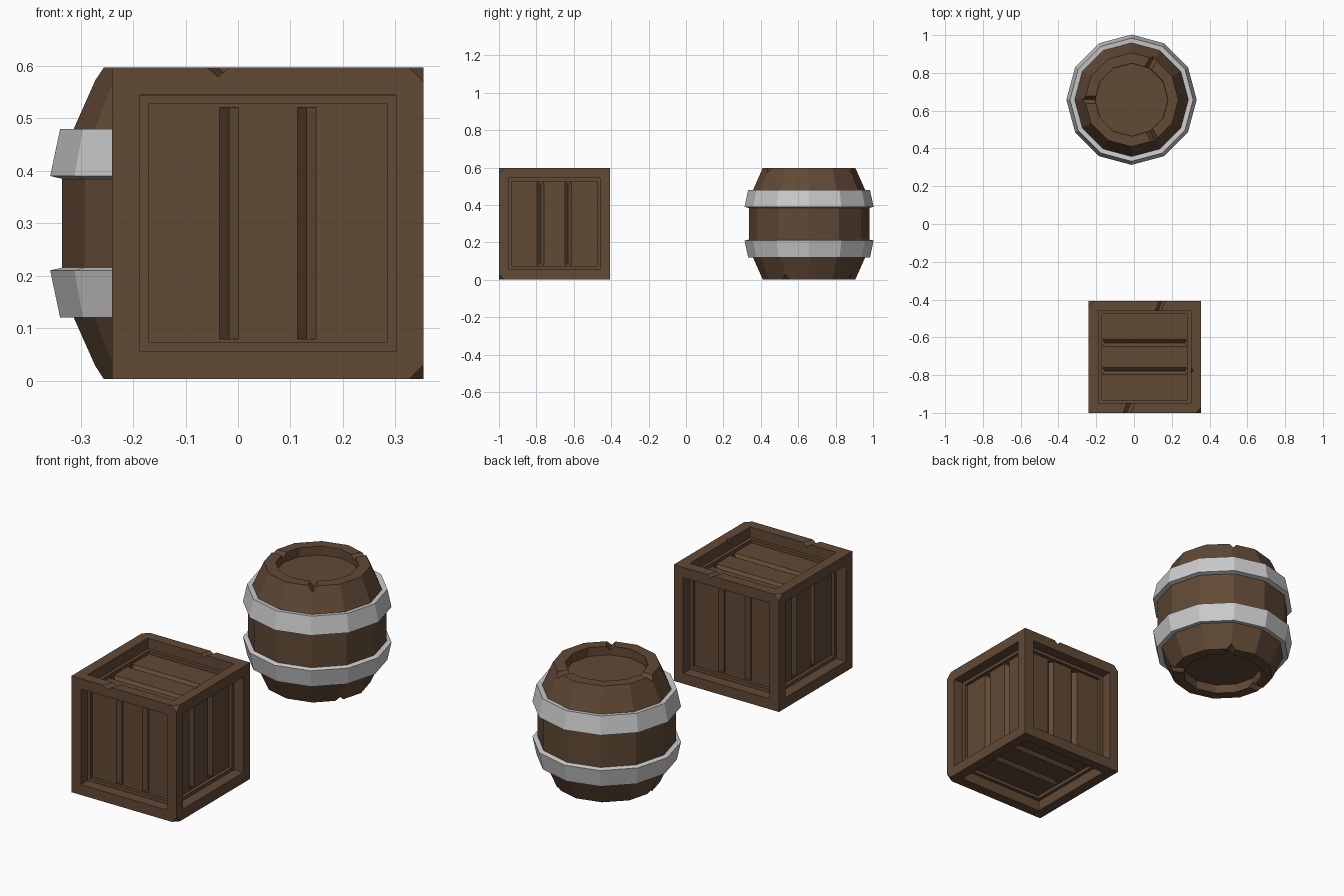
import bpy, bmesh
from math import radians, cos, sin, pi
from mathutils import Matrix, Vector

if "Cube" in bpy.data.objects:
    bpy.data.objects.remove(bpy.data.objects["Cube"])

wood = bpy.data.materials.new("dark_wood")
wood.diffuse_color = (0.12, 0.067, 0.036, 1)
wood.use_nodes = True
wood.node_tree.nodes["Principled BSDF"].inputs["Base Color"].default_value = wood.diffuse_color


def finish(name, bm, mat=None):
    bmesh.ops.recalc_face_normals(bm, faces=bm.faces)
    me = bpy.data.meshes.new(name)
    bm.to_mesh(me)
    bm.free()
    ob = bpy.data.objects.new(name, me)
    bpy.context.collection.objects.link(ob)
    if mat:
        me.materials.append(mat)
    return ob


def diamond(bm, frame, loc, width, length, depth, turn=0):
    """Diamond-section bar along local y, used to cut V grooves and nicks."""
    s = 0.5 ** 0.5
    m = (frame @ Matrix.Translation(loc) @ Matrix.Rotation(radians(turn), 4, 'Z')
         @ Matrix.Diagonal((width * s, length, 2 * depth * s, 1))
         @ Matrix.Rotation(pi / 4, 4, 'Y'))
    bmesh.ops.create_cube(bm, size=1, matrix=m)


def carve(ob, bm):
    cutter = finish("cutter", bm, wood)
    cutter.hide_render = True
    mod = ob.modifiers.new("carve", 'BOOLEAN')
    mod.operation, mod.solver, mod.object = 'DIFFERENCE', 'EXACT', cutter
    bpy.context.view_layer.objects.active = ob
    bpy.ops.object.modifier_apply(modifier=mod.name)
    bpy.data.objects.remove(cutter)


def lathe(name, profile, mat=None, closed=False, n=12):
    """Revolve (r, z) points about the barrel axis; cap the ends or close the loop."""
    bm = bmesh.new()
    rings = [[bm.verts.new((BX + r * cos(2 * pi * i / n), BY + r * sin(2 * pi * i / n), z))
              for i in range(n)] for r, z in profile]
    pairs = list(zip(rings, rings[1:]))
    if closed:
        pairs.append((rings[-1], rings[0]))
    else:
        bm.faces.new(rings[0])
        bm.faces.new(rings[-1])
    for a, b in pairs:
        for i in range(n):
            j = (i + 1) % n
            bm.faces.new((a[i], a[j], b[j], b[i]))
    return finish(name, bm, mat)


# Crate: cube with a straight-walled recessed panel in every side
SIZE, FRAME, DEEP = 0.594, 0.075, 0.07
C = Matrix.Translation((0.057, -0.704, 0.3))
H = SIZE / 2
bm = bmesh.new()
bmesh.ops.create_cube(bm, size=SIZE, matrix=C)
panels = bm.faces[:]
bmesh.ops.inset_individual(bm, faces=panels, thickness=FRAME)
bmesh.ops.inset_individual(bm, faces=panels, thickness=0.0005, depth=-DEEP)
crate = finish("crate", bm, wood)

# Plank grooves: local z is the face normal, local y the plank direction
bm = bmesh.new()
top = Matrix.Rotation(pi / 2, 4, 'Z')
sides = [Matrix.Rotation(a * pi / 2, 4, 'Z') @ Matrix.Rotation(pi / 2, 4, 'X') for a in range(4)]
for face in sides + [top, Matrix.Rotation(pi, 4, 'X') @ top]:
    for u in (-0.074, 0.074):
        diamond(bm, C @ face, (u, 0, H - DEEP), 0.036, SIZE - 2 * FRAME - 0.002, 0.018)
carve(crate, bm)

# Nicks in the frame and chipped corners
bm = bmesh.new()
diamond(bm, C, (-0.083, -H + 0.03, H), 0.04, 0.12, 0.018, -22)
diamond(bm, C, (0.08, H - 0.03, H), 0.03, 0.12, 0.015, -20)
diamond(bm, C, (H - FRAME, -0.07, H), 0.05, 0.05, 0.04, 45)
for x, y, z in ((1, -1, 1), (1, -1, -1), (-1, 1, 1)):
    n = Vector((x, y, z))
    rot = Vector((0, 0, 1)).rotation_difference(n).to_matrix().to_4x4()
    m = C @ Matrix.Translation(n * (H + 0.022)) @ rot
    bmesh.ops.create_cube(bm, size=0.108, matrix=m)
carve(crate, bm)

# Barrel body with recessed lids
BX, BY, MID = -0.013, 0.658, 0.3
half = [(0.322, 0.12), (0.30, 0.18), (0.248, 0.297), (0.193, 0.297), (0.192, 0.252)]
body = lathe("barrel_body", [(r, MID - z) for r, z in reversed(half)] + [(r, MID + z) for r, z in half], wood)

# Nicks in both rims
bm = bmesh.new()
for z, angles in ((0.597, (180, 62, -60)), (0.003, (180, 60, -30))):
    for a in angles:
        t = radians(a)
        diamond(bm, Matrix.Identity(4), (BX + 0.225 * cos(t), BY + 0.225 * sin(t), z),
                0.04, 0.11, 0.025, a + 90)
carve(body, bm)

# Two metal hoops, mirrored about the middle
for name, s in (("upper_hoop", 1), ("lower_hoop", -1)):
    lathe(name, [(r, MID + s * z) for r, z in
                 ((0.345, 0.09), (0.326, 0.18), (0.297, 0.177), (0.315, 0.083))], closed=True)
